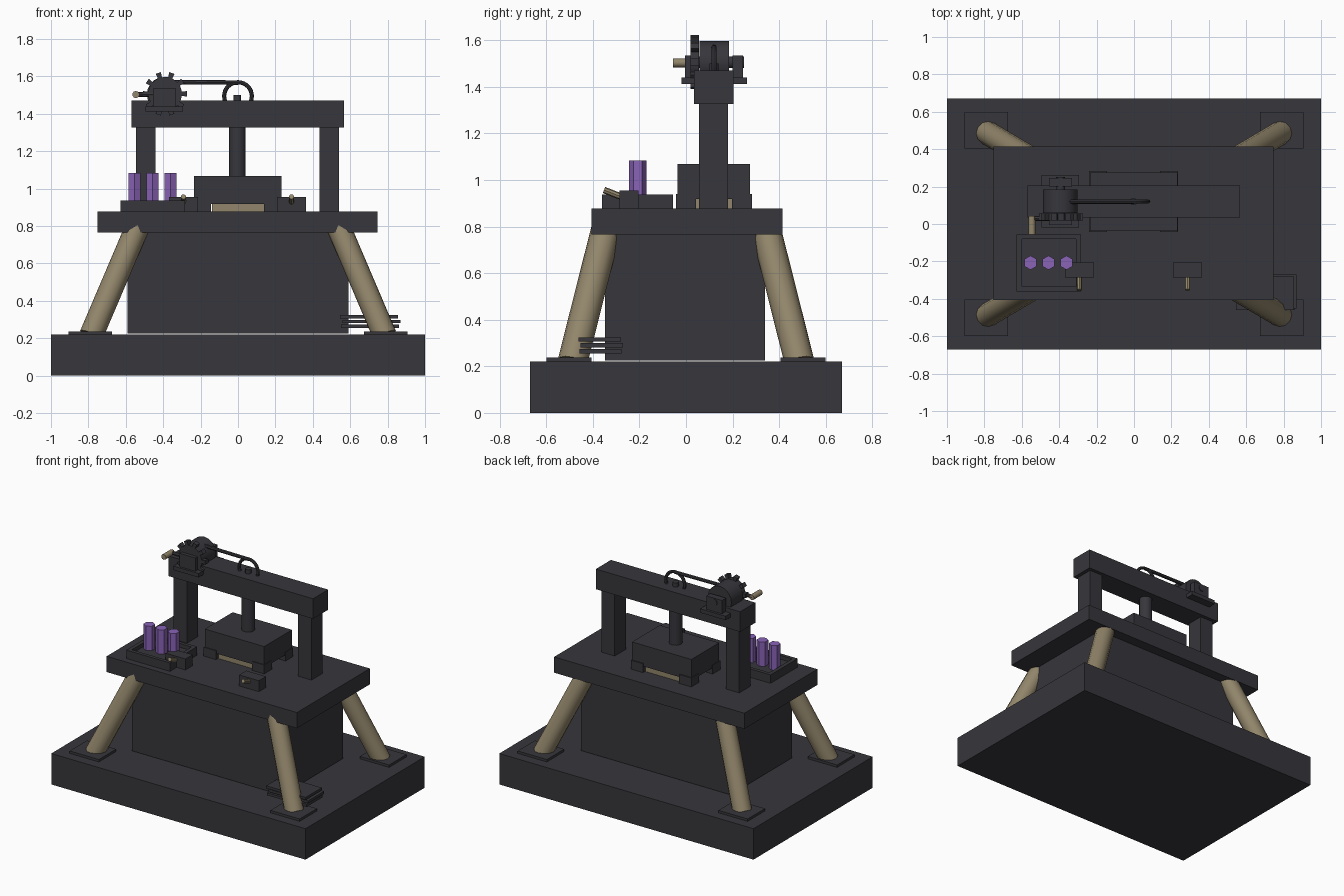
import bpy, bmesh, math
from mathutils import Vector

if "Cube" in bpy.data.objects:
    bpy.data.objects.remove(bpy.data.objects["Cube"])


def material(name, rgb):
    m = bpy.data.materials.new(name)
    m.diffuse_color = (*rgb, 1)
    m.use_nodes = True
    m.node_tree.nodes["Principled BSDF"].inputs["Base Color"].default_value = m.diffuse_color
    return m


DARK = material("dark slate", (0.038, 0.037, 0.045))
TAN = material("tan wood", (0.285, 0.235, 0.145))
PURPLE = material("purple crystal", (0.25, 0.125, 0.47))


def finish(name, bm, mat, smooth=False):
    bmesh.ops.recalc_face_normals(bm, faces=bm.faces[:])
    me = bpy.data.meshes.new(name)
    bm.to_mesh(me)
    bm.free()
    me.materials.append(mat)
    ob = bpy.data.objects.new(name, me)
    bpy.context.collection.objects.link(ob)
    if smooth:
        bpy.ops.object.select_all(action='DESELECT')
        ob.select_set(True)
        bpy.context.view_layer.objects.active = ob
        bpy.ops.object.shade_smooth_by_angle(angle=math.radians(40))
    return ob


def box(name, x0, x1, y0, y1, z0, z1, mat=DARK):
    bm = bmesh.new()
    bmesh.ops.create_cube(bm, size=1)
    for v in bm.verts:
        v.co = ((x0 + x1) / 2 + v.co.x * (x1 - x0),
                (y0 + y1) / 2 + v.co.y * (y1 - y0),
                (z0 + z1) / 2 + v.co.z * (z1 - z0))
    return finish(name, bm, mat)


def rod(name, a, b, r, sides=12, mat=DARK, smooth=True):
    a, b = Vector(a), Vector(b)
    bm = bmesh.new()
    bmesh.ops.create_cone(bm, cap_ends=True, segments=sides, radius1=r, radius2=r, depth=(b - a).length)
    rot = (b - a).to_track_quat('Z', 'Y')
    for v in bm.verts:
        v.co = rot @ v.co + (a + b) / 2
    return finish(name, bm, mat, smooth)


# base, core and table top
box("base", -1, 1, -0.67, 0.67, 0, 0.22)
box("core", -0.59, 0.59, -0.347, 0.34, 0.225, 0.78)
box("table_top", -0.75, 0.747, -0.405, 0.415, 0.765, 0.877)

# splayed legs on foot plates
for sx in (-1, 1):
    for sy in (-1, 1):
        box("foot_plate", *sorted((sx * 0.675, sx * 0.905)), *sorted((sy * 0.405, sy * 0.6)), 0.21, 0.237)
        rod("leg", (sx * 0.785, sy * 0.488, 0.215), (sx * 0.54, sy * 0.343, 0.79), 0.064, 12, TAN)

# press frame
box("left_post", -0.545, -0.44, 0.055, 0.18, 0.87, 1.34)
box("right_post", 0.435, 0.54, 0.055, 0.18, 0.87, 1.34)
box("beam", -0.57, 0.566, 0.035, 0.205, 1.327, 1.47)

# press head, ram and jaws
box("press_head", -0.235, 0.232, -0.037, 0.275, 0.918, 1.068)
for x in (-0.192, 0.188):
    for y in (0.0, 0.24):
        box("jaw", x - 0.048, x + 0.048, y - 0.043, y + 0.043, 0.87, 0.94)
box("work_piece", -0.14, 0.138, -0.02, 0.26, 0.87, 0.92, TAN)
rod("ram", (-0.003, 0.12, 1.06), (-0.003, 0.12, 1.34), 0.044, 16)
rod("ram_tip", (-0.003, 0.12, 1.46), (-0.003, 0.12, 1.5), 0.02)

# cable ring and cable
bm = bmesh.new()
N, M = 32, 8
ring = []
for i in range(N):
    t = math.tau * i / N
    row = []
    for j in range(M):
        p = math.tau * j / M
        d = 0.074 + 0.011 * math.cos(p)
        row.append(bm.verts.new((d * math.cos(t), 0.12 + 0.011 * math.sin(p), 1.495 + d * math.sin(t))))
    ring.append(row)
for i in range(N):
    for j in range(M):
        bm.faces.new((ring[i - 1][j - 1], ring[i][j - 1], ring[i][j], ring[i - 1][j]))
finish("cable_ring", bm, DARK, True)
rod("cable", (-0.36, 0.12, 1.57), (0.0, 0.12, 1.567), 0.012, 8)

# winch: brackets, bearings, axle, drum
for name, y0, y1 in (("front", -0.02, 0.05), ("back", 0.19, 0.262)):
    box(name + "_bracket", -0.495, -0.295, y0, y1, 1.412, 1.44)
for name, y0, y1 in (("front", -0.005, 0.04), ("back", 0.2, 0.245)):
    box(name + "_bearing", -0.455, -0.332, y0, y1, 1.43, 1.535)
rod("axle", (-0.393, 0.0, 1.505), (-0.393, 0.25, 1.505), 0.025)
rod("drum", (-0.395, 0.058, 1.505), (-0.395, 0.185, 1.505), 0.092, 20)

# toothed wheel
bm = bmesh.new()
outline = []
for k in range(10):
    for off, r in ((-0.5, 0.09), (-0.2, 0.09), (-0.2, 0.118), (0.2, 0.118), (0.2, 0.09)):
        a = math.tau * (k + off) / 10
        outline.append((-0.39 + r * math.cos(a), 1.507 + r * math.sin(a)))
front = [bm.verts.new((x, 0.02, z)) for x, z in outline]
back = [bm.verts.new((x, 0.056, z)) for x, z in outline]
bm.faces.new(front)
bm.faces.new(back[::-1])
for i in range(len(front)):
    bm.faces.new((front[i - 1], front[i], back[i], back[i - 1]))
finish("toothed_wheel", bm, DARK)

# crank
rod("crank_arm", (-0.4, 0.03, 1.505), (-0.55, 0.03, 1.503), 0.013, 8)
rod("crank_handle", (-0.546, 0.042, 1.503), (-0.546, -0.055, 1.503), 0.019, 10, TAN)

# tray: floor with four walls, holding crystals
box("tray_floor", -0.625, -0.285, -0.36, -0.06, 0.87, 0.91)
box("tray_left", -0.627, -0.6, -0.36, -0.06, 0.87, 0.937)
box("tray_right", -0.31, -0.283, -0.36, -0.06, 0.87, 0.937)
box("tray_front", -0.627, -0.283, -0.36, -0.335, 0.87, 0.937)
box("tray_back", -0.627, -0.283, -0.08, -0.055, 0.87, 0.937)
for x in (-0.553, -0.457, -0.361):
    rod("crystal", (x, -0.207, 0.9), (x, -0.207, 1.083), 0.038, 6, PURPLE, False)

# clamps with tilted pins
for x in (-0.292, 0.286):
    box("clamp", x - 0.078, x + 0.078, -0.285, -0.205, 0.87, 0.955)
    rod("clamp_pin", (x, -0.352, 0.957), (x, -0.27, 0.925), 0.014, 8, TAN)

# stack of plates
for i, (dx, dy) in enumerate(((0, 0), (0.008, 0.005), (-0.005, -0.004))):
    z = 0.256 + i * 0.025
    box("stacked_plate", 0.55 + dx, 0.86 + dx, -0.457 + dy, -0.276 + dy, z, z + 0.018)
